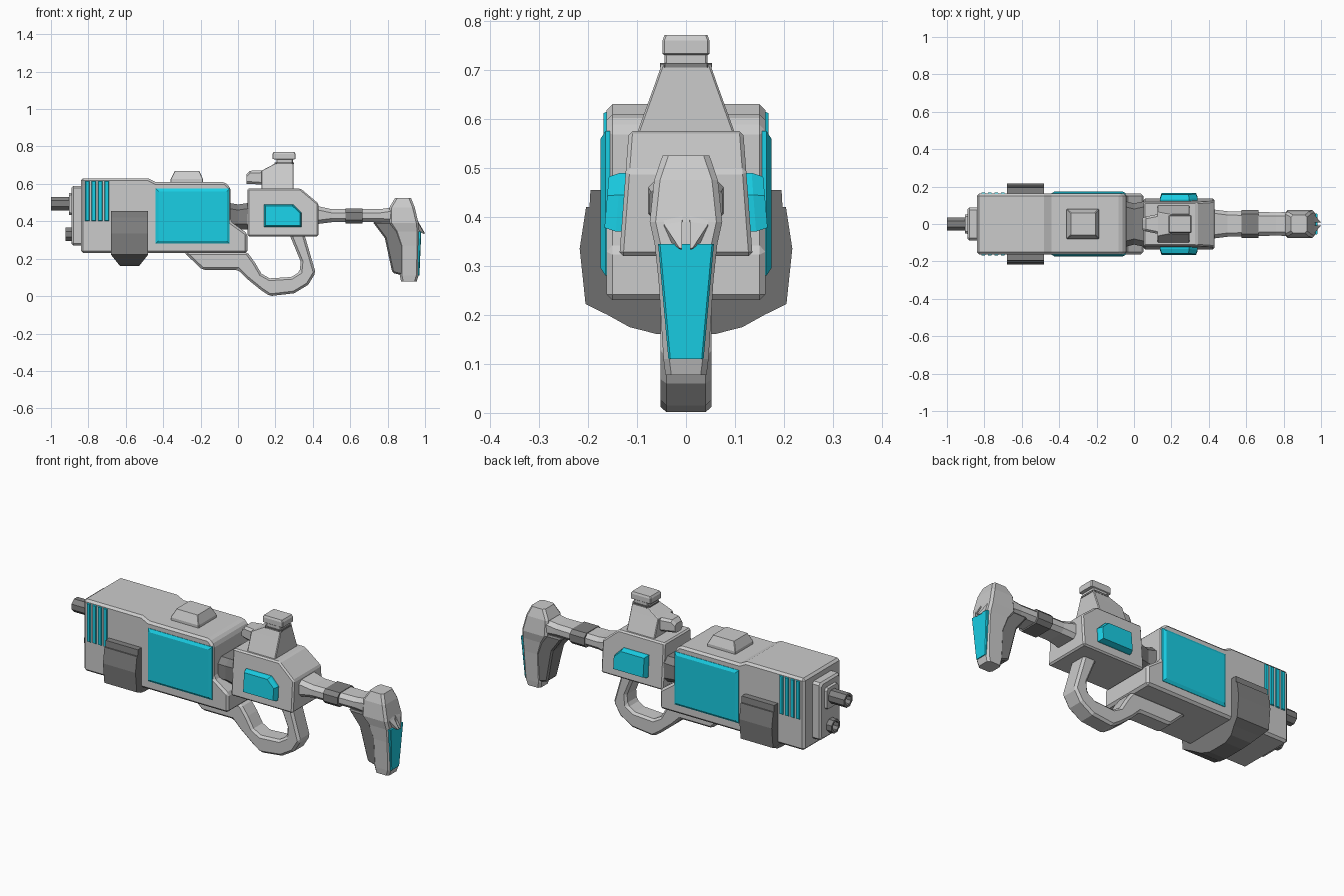
import bpy, bmesh, math


def material(name, col):
    m = bpy.data.materials.new(name)
    m.diffuse_color = (*col, 1)
    return m


CYAN = material("cyan", (0.01, 0.62, 0.78))
DARK = material("dark_grey", (0.22, 0.22, 0.22))


def loft(name, rings, mat=None, bevel=0, mirror=False, closed=False):
    """Skin a list of equal-length point rings; cap the ends unless closed."""
    bm = bmesh.new()
    vs = [[bm.verts.new(p) for p in r] for r in rings]
    n = len(vs[0])
    pairs = list(zip(vs, vs[1:])) + ([(vs[-1], vs[0])] if closed else [])
    for a, b in pairs:
        for i in range(n):
            j = (i + 1) % n
            bm.faces.new((a[i], a[j], b[j], b[i]))
    if not closed:
        bm.faces.new(vs[0])
        bm.faces.new(vs[-1])
    bmesh.ops.recalc_face_normals(bm, faces=bm.faces)
    me = bpy.data.meshes.new(name)
    bm.to_mesh(me)
    bm.free()
    ob = bpy.data.objects.new(name, me)
    bpy.context.collection.objects.link(ob)
    if mat:
        me.materials.append(mat)
    if bevel:
        b = ob.modifiers.new("bevel", 'BEVEL')
        b.width, b.segments = bevel, 1
        b.limit_method, b.angle_limit = 'ANGLE', math.radians(40)
    if mirror:
        ob.modifiers.new("mirror", 'MIRROR').use_axis = (False, True, False)
    return ob


def rect(u0, u1, v0, v1, c):
    """Rectangle with cut corners."""
    return [(u0 + c, v0), (u1 - c, v0), (u1, v0 + c), (u1, v1 - c),
            (u1 - c, v1), (u0 + c, v1), (u0, v1 - c), (u0, v0 + c)]


def along_x(name, secs, c=0.012, mat=None):
    """Sections (x, z0, z1, half width)."""
    return loft(name, [[(x, y, z) for y, z in rect(-h, h, z0, z1, c)]
                       for x, z0, z1, h in secs], mat)


def along_z(name, secs, c=0.01, mat=None):
    """Sections (z, x0, x1, half width)."""
    return loft(name, [[(x, y, z) for x, y in rect(x0, x1, -h, h, c)]
                       for z, x0, x1, h in secs], mat)


def prism(name, pts, half, mat=None, bevel=0):
    """Side profile extruded across y; half is a function of z."""
    return loft(name, [[(x, s * half(z), z) for x, z in pts] for s in (-1, 1)],
                mat, bevel)


def side_panel(name, pts, y_in, y_out, inset, lean=0):
    """Raised plate with sloped rim on both sides."""
    cx = (min(p[0] for p in pts) + max(p[0] for p in pts)) / 2
    cz = (min(p[1] for p in pts) + max(p[1] for p in pts)) / 2
    w = max(p[0] for p in pts) - cx
    h = max(p[1] for p in pts) - cz
    rings = []
    for y, k in ((y_in, 0), ((y_in + y_out) / 2, 0), (y_out, inset)):
        rings.append([(cx + (x - cx) * (1 - k / w), -y + lean * (z - cz),
                       cz + (z - cz) * (1 - k / h)) for x, z in pts])
    return loft(name, rings, CYAN, mirror=True)


def pipe(name, x0, x1, z, r, r_in):
    """Eight-sided hollow barrel along x."""
    def ring(x, rad):
        return [(x, rad * math.cos(math.radians(22.5 + 45 * i)),
                 z + rad * math.sin(math.radians(22.5 + 45 * i))) for i in range(8)]
    return loft(name, [ring(x1, r), ring(x0, r), ring(x0, r_in), ring(x1 - 0.01, r_in)], DARK)


# Main housing
prism("main_housing", [(-0.84, 0.23), (-0.84, 0.63), (-0.48, 0.63), (-0.44, 0.61),
                       (-0.07, 0.61), (-0.04, 0.58), (-0.04, 0.40), (0.05, 0.335), (0.05, 0.23)],
      lambda z: 0.162, bevel=0.012)

# Muzzle plates and barrels
along_x("muzzle_plate", [(-0.82, 0.27, 0.59, 0.088), (-0.88, 0.27, 0.59, 0.088),
                         (-0.89, 0.28, 0.58, 0.078)])
along_x("muzzle_collar", [(-0.88, 0.43, 0.555, 0.055), (-0.903, 0.435, 0.55, 0.05)])
pipe("upper_barrel", -1.0, -0.89, 0.495, 0.039, 0.026)
pipe("lower_barrel", -0.922, -0.88, 0.33, 0.039, 0.026)

# Cyan vents and side panels
for i in range(4):
    x = -0.817 + 0.0345 * i
    side_panel(f"vent_{i + 1}", [(x, 0.40), (x + 0.024, 0.40), (x + 0.024, 0.615), (x, 0.615)],
               0.155, 0.168, 0.003)
side_panel("housing_panel", [(-0.44, 0.28), (-0.045, 0.28), (-0.045, 0.575), (-0.44, 0.575)],
           0.155, 0.174, 0.015)

# Wrap-around fore grip, narrowing below
half_u = [(0.15, 0.455), (0.195, 0.455), (0.197, 0.42), (0.204, 0.42), (0.217, 0.335),
          (0.205, 0.222), (0.16, 0.20), (0.115, 0.175), (0.06, 0.161)]
outer = half_u + [(-y, z) for y, z in reversed(half_u)]
outer += [(-0.15, 0.235), (0.15, 0.235)]
loft("fore_grip", [[(-0.58 + s * (0.1 - max(0, 0.222 - z) * 0.8), y, z) for y, z in outer]
                   for s in (-1, 1)], DARK)

# Top sight block
along_z("top_block", [(0.60, -0.36, -0.187, 0.08), (0.625, -0.36, -0.187, 0.08),
                      (0.67, -0.338, -0.207, 0.06)], c=0.003)

# Neck between housing and receiver
along_x("neck", [(-0.06, 0.355, 0.50, 0.125), (0.0, 0.355, 0.49, 0.11), (0.07, 0.355, 0.50, 0.125)],
        c=0.03, mat=DARK)

# Receiver with its cyan plates
prism("receiver", [(0.05, 0.32), (0.05, 0.575), (0.335, 0.575), (0.43, 0.495), (0.43, 0.32)],
      lambda z: 0.136 - 0.075 * (z - 0.32), bevel=0.008)
side_panel("receiver_panel", [(0.14, 0.37), (0.34, 0.37), (0.34, 0.445), (0.295, 0.49), (0.14, 0.49)],
           0.115, 0.162, 0.008, lean=0.075)

# Scope tower, lens and cap
along_z("scope_tower", [(0.565, 0.125, 0.298, 0.102), (0.67, 0.125, 0.298, 0.064),
                        (0.71, 0.20, 0.298, 0.05)], c=0.004)
along_x("scope_lens", [(0.045, 0.60, 0.65, 0.032), (0.065, 0.60, 0.67, 0.04),
                       (0.14, 0.595, 0.672, 0.055)])
along_z("scope_ring", [(0.705, 0.195, 0.30, 0.053), (0.714, 0.195, 0.30, 0.053)], mat=DARK)
along_z("scope_cap", [(0.71, 0.205, 0.293, 0.044), (0.73, 0.205, 0.293, 0.044),
                      (0.733, 0.184, 0.308, 0.048), (0.76, 0.184, 0.308, 0.048),
                      (0.771, 0.19, 0.302, 0.044)], c=0.004)

# Looped trigger grip
prism("trigger_grip", [(-0.29, 0.235), (-0.19, 0.14), (0.0, 0.14), (0.045, 0.095), (0.125, 0.03),
                       (0.17, 0.0), (0.30, 0.015), (0.375, 0.06), (0.415, 0.125), (0.355, 0.33),
                       (0.275, 0.33), (0.335, 0.185), (0.33, 0.13), (0.285, 0.102), (0.17, 0.095),
                       (0.125, 0.12), (0.09, 0.18), (0.05, 0.235)],
      lambda z: 0.052, bevel=0.012)

# Stock tube, band, strut and butt
along_x("stock_tube", [(0.42, 0.385, 0.482, 0.078), (0.50, 0.395, 0.465, 0.068),
                       (0.76, 0.395, 0.465, 0.062), (0.83, 0.39, 0.475, 0.064)], c=0.02)
along_x("stock_band", [(0.575, 0.388, 0.468, 0.074), (0.665, 0.388, 0.468, 0.074)], c=0.02, mat=DARK)
prism("stock_strut", [(0.72, 0.397), (0.785, 0.31), (0.825, 0.125), (0.88, 0.11), (0.90, 0.397)],
      lambda z: 0.034 + 0.07 * z, mat=DARK, bevel=0.008)
along_z("stock_butt", [(0.077, 0.872, 0.955, 0.042), (0.11, 0.865, 0.965, 0.046),
                       (0.27, 0.865, 0.97, 0.056), (0.345, 0.84, 0.97, 0.064),
                       (0.39, 0.81, 0.965, 0.074), (0.475, 0.81, 0.945, 0.065),
                       (0.525, 0.84, 0.925, 0.048)], c=0.012)
along_z("butt_pad", [(0.11, 0.94, 0.97, 0.036), (0.345, 0.94, 0.98, 0.057)], c=0.004, mat=CYAN)

# Pair of pointed hoods over the pad
loft("butt_hood", [[(0.93, 0.0, 0.47), (0.93, 0.05, 0.47), (0.92, 0.05, 0.42), (0.92, 0.0, 0.42)],
                   [(0.968, 0.008, 0.39), (0.968, 0.045, 0.385), (0.95, 0.045, 0.36), (0.95, 0.008, 0.36)],
                   [(1.0, 0.008, 0.335), (0.995, 0.014, 0.337), (0.99, 0.014, 0.335), (0.99, 0.008, 0.333)]],
     mirror=True)
